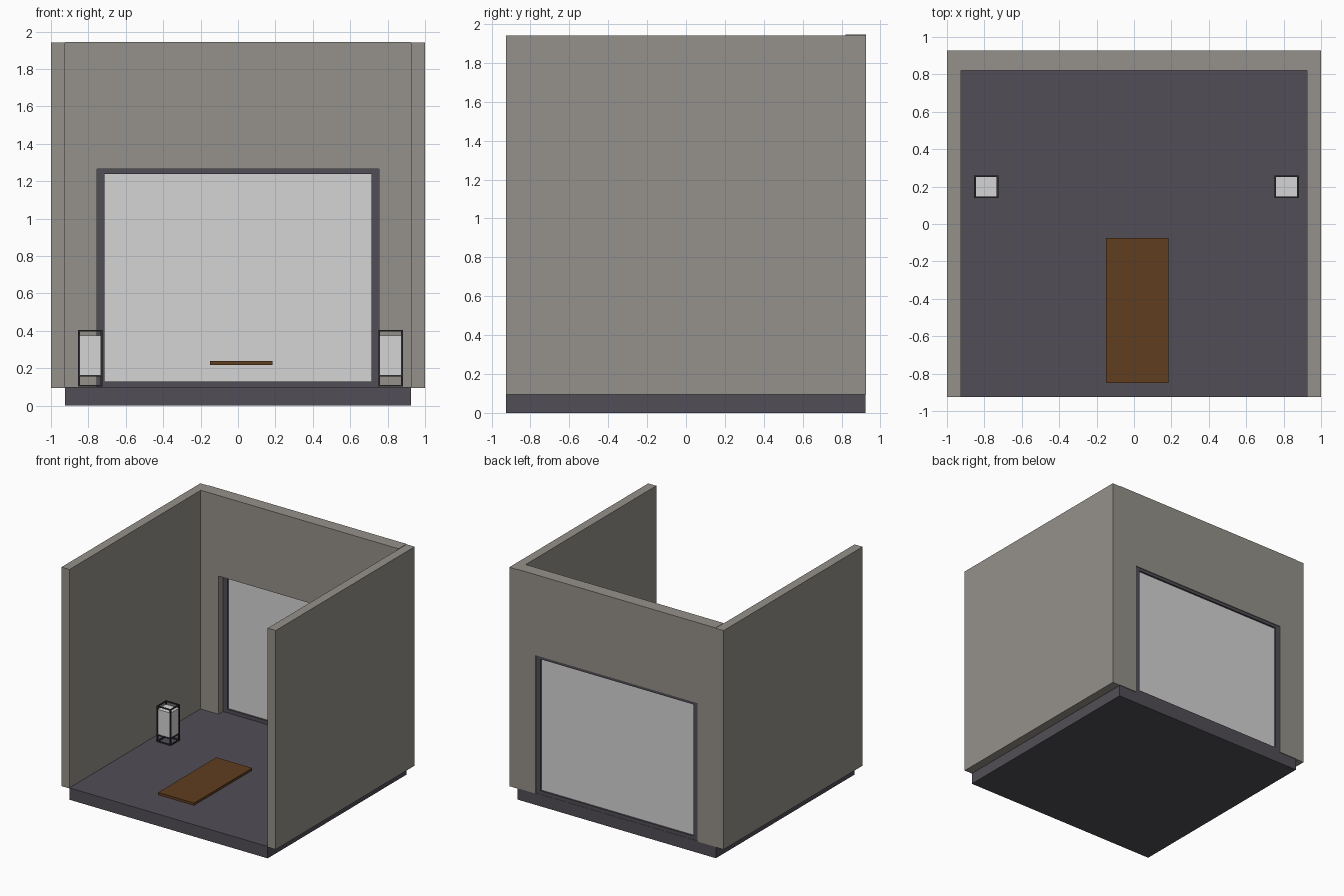
import bpy, bmesh

if "Cube" in bpy.data.objects:
    bpy.data.objects.remove(bpy.data.objects["Cube"])


def material(name, rgb):
    m = bpy.data.materials.new(name)
    m.diffuse_color = (*rgb, 1)
    m.use_nodes = True
    m.node_tree.nodes["Principled BSDF"].inputs["Base Color"].default_value = m.diffuse_color
    return m


WALL = material("warm_grey_plaster", (0.300, 0.286, 0.256))
DARK = material("dark_slate", (0.083, 0.076, 0.092))
WOOD = material("brown_wood", (0.115, 0.047, 0.014))
PALE = material("pale_glass", (0.66, 0.66, 0.66))
IRON = material("black_iron", (0.028, 0.027, 0.031))


def boxes(name, mat, spans):
    """One object made of boxes, each (x0, x1, y0, y1, z0, z1)."""
    bm = bmesh.new()
    for x0, x1, y0, y1, z0, z1 in spans:
        verts = bmesh.ops.create_cube(bm, size=1)["verts"]
        bmesh.ops.scale(bm, vec=(x1 - x0, y1 - y0, z1 - z0), verts=verts)
        bmesh.ops.translate(bm, vec=((x0 + x1) / 2, (y0 + y1) / 2, (z0 + z1) / 2), verts=verts)
    mesh = bpy.data.meshes.new(name)
    bm.to_mesh(mesh)
    bm.free()
    mesh.materials.append(mat)
    obj = bpy.data.objects.new(name, mesh)
    bpy.context.collection.objects.link(obj)
    return obj


# Floor slab
boxes("floor", DARK, [(-0.925, 0.925, -0.925, 0.922, 0, 0.10)])

# Side walls
for side, x0 in (("left", -1.0), ("right", 0.925)):
    boxes(side + "_wall", WALL, [(x0, x0 + 0.075, -0.925, 0.927, 0.095, 1.942)])

# Back wall with the window opening: two jambs and the lintel, as one profile
profile = [(-0.925, 0.098), (-0.755, 0.098), (-0.755, 1.265), (0.755, 1.265),
           (0.755, 0.098), (0.925, 0.098), (0.925, 1.945), (-0.925, 1.945)]
bm = bmesh.new()
face = bm.faces.new([bm.verts.new((x, 0.82, z)) for x, z in profile])
ext = bmesh.ops.extrude_face_region(bm, geom=[face])["geom"]
bmesh.ops.translate(bm, vec=(0, 0.107, 0),
                    verts=[g for g in ext if isinstance(g, bmesh.types.BMVert)])
bmesh.ops.recalc_face_normals(bm, faces=bm.faces)
mesh = bpy.data.meshes.new("back_wall")
bm.to_mesh(mesh)
bm.free()
mesh.materials.append(WALL)
bpy.context.collection.objects.link(bpy.data.objects.new("back_wall", mesh))

# Window frame and pane
boxes("window_frame", DARK, [
    (-0.755, -0.715, 0.88, 0.92, 0.10, 1.265),
    (0.715, 0.755, 0.88, 0.92, 0.10, 1.265),
    (-0.715, 0.715, 0.88, 0.92, 1.24, 1.265),
    (-0.715, 0.715, 0.88, 0.92, 0.10, 0.13)])
boxes("window_pane", PALE, [(-0.715, 0.715, 0.895, 0.905, 0.13, 1.24)])

# Low table top
boxes("table_top", WOOD, [(-0.15, 0.185, -0.85, -0.075, 0.218, 0.24)])

# Floor lanterns: thin iron cage around a pale block
T = 0.009
for side, cx in (("left", -0.79), ("right", 0.816)):
    x0, x1, y0, y1, z0, z1 = cx - 0.065, cx + 0.065, 0.138, 0.26, 0.102, 0.406
    bars = [(x, x + T, y, y + T, z0, z1) for x in (x0, x1 - T) for y in (y0, y1 - T)]
    for z in (z0, 0.156, z1 - T):
        bars += [(x0 + T, x1 - T, y, y + T, z, z + T) for y in (y0, y1 - T)]
        bars += [(x, x + T, y0 + T, y1 - T, z, z + T) for x in (x0, x1 - T)]
    boxes(side + "_lantern_cage", IRON, bars)
    e = 0.004
    boxes(side + "_lantern_light", PALE, [(x0 + e, x1 - e, y0 + e, y1 - e, 0.163, 0.375)])
